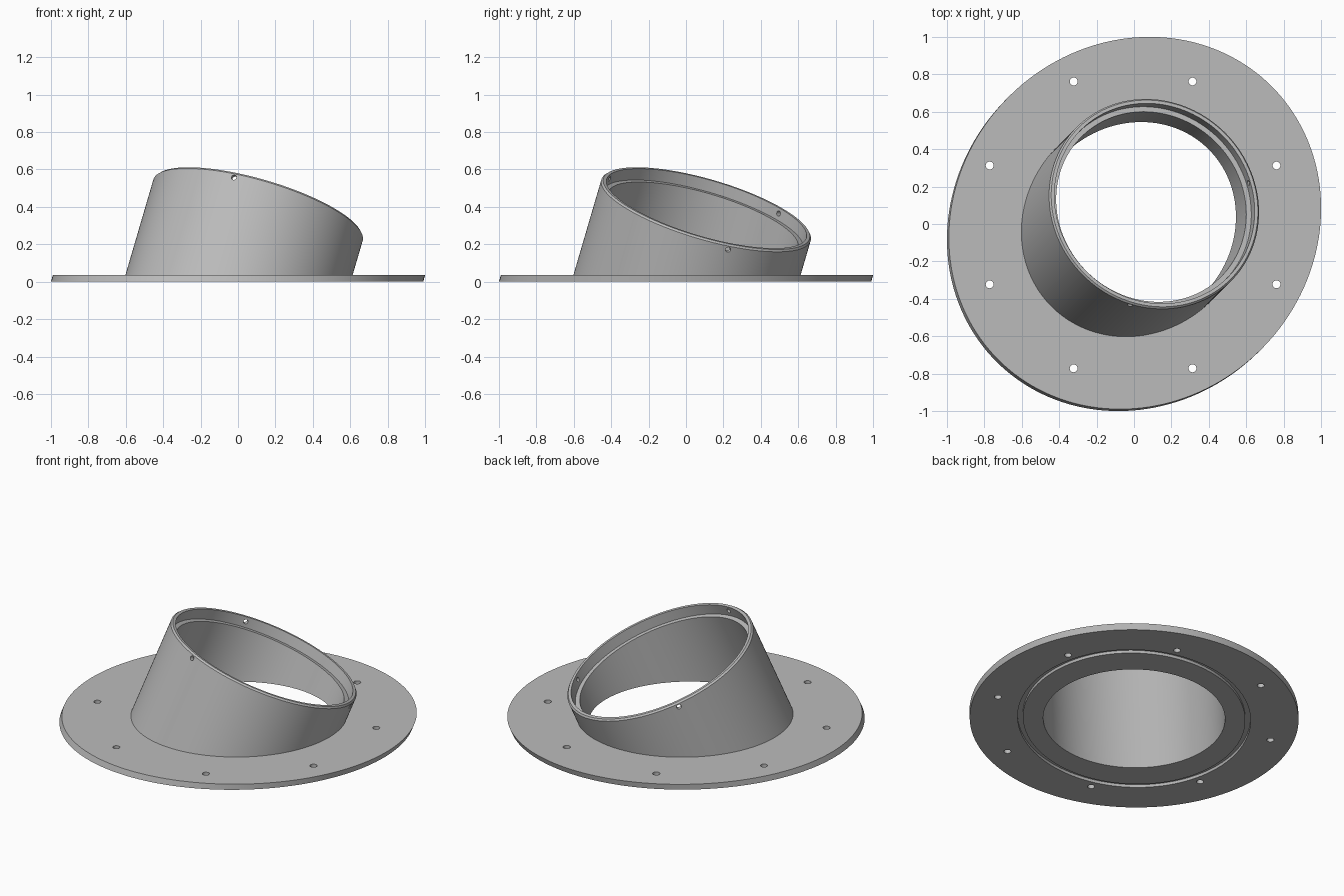
import bpy, bmesh, math
from mathutils import Vector, Matrix

if "Cube" in bpy.data.objects:
    bpy.data.objects.remove(bpy.data.objects["Cube"], do_unlink=True)

# Tilted frame: the collar leans 22.5 degrees toward the back left corner
TILT = math.radians(22.5)
SEGS = 160
LEAN = Vector((1, 1, 0)).normalized()
AXIS = LEAN * math.sin(TILT) + Vector((0, 0, math.cos(TILT)))
U = LEAN * math.cos(TILT) - Vector((0, 0, math.sin(TILT)))
V = AXIS.cross(U)
ORIGIN = Vector((-0.005, -0.005, 0))
TOP = 0.392 / AXIS.z          # axial distance from base to rim centre
THICK = 0.035                 # flange thickness

grey = bpy.data.materials.new("light_grey")
grey.use_nodes = True
colour = (0.5, 0.5, 0.5, 1)
grey.diffuse_color = colour
grey.node_tree.nodes["Principled BSDF"].inputs["Base Color"].default_value = colour


def level_ring(z, r, rv=None):
    """Section of the tilted cylinder cut by a horizontal plane."""
    points = []
    for i in range(SEGS):
        a = math.tau * i / SEGS
        p = U * r * math.cos(a) + V * (rv or r) * math.sin(a)
        points.append(ORIGIN + p + AXIS * ((z - p.z) / AXIS.z))
    return points


def square_ring(depth, r):
    """Section square to the axis, measured down from the rim."""
    c = ORIGIN + AXIS * (TOP - depth)
    angles = [math.tau * i / SEGS for i in range(SEGS)]
    return [c + U * r * math.cos(a) + V * r * math.sin(a) for a in angles]


def finish(bm, name):
    bmesh.ops.recalc_face_normals(bm, faces=bm.faces)
    mesh = bpy.data.meshes.new(name)
    bm.to_mesh(mesh)
    bm.free()
    mesh.materials.append(grey)
    obj = bpy.data.objects.new(name, mesh)
    bpy.context.collection.objects.link(obj)
    return obj


def swept_solid(name, rings):
    """Join consecutive rings, closing the last onto the first."""
    bm = bmesh.new()
    loops = [[bm.verts.new(p) for p in ring] for ring in rings]
    for a, b in zip(loops, loops[1:] + loops[:1]):
        for i in range(SEGS):
            j = (i + 1) % SEGS
            bm.faces.new((a[i], a[j], b[j], b[i]))
    return finish(bm, name)


def drill(obj, holes, radius, length):
    """Cut round holes, each given as a centre and a direction."""
    bm = bmesh.new()
    for centre, direction in holes:
        turn = direction.to_track_quat("Z", "Y").to_matrix().to_4x4()
        bmesh.ops.create_cone(bm, cap_ends=True, segments=24, radius1=radius,
                              radius2=radius, depth=length,
                              matrix=Matrix.Translation(centre) @ turn)
    cutter = finish(bm, "hole_cutter")
    cutter.hide_render = True
    mod = obj.modifiers.new("holes", "BOOLEAN")
    mod.operation = "DIFFERENCE"
    mod.solver = "EXACT"
    mod.object = cutter
    bpy.ops.object.select_all(action="DESELECT")
    obj.select_set(True)
    bpy.context.view_layer.objects.active = obj
    bpy.ops.object.modifier_apply(modifier=mod.name)
    bpy.data.objects.remove(cutter, do_unlink=True)
    bpy.ops.object.shade_smooth_by_angle(angle=math.radians(20))


# Flange plate with a seal groove in the underside
BORE, OUTER = 0.528, 0.583
flange = swept_solid("flange", [
    level_ring(0, BORE),
    level_ring(0, 0.705, 0.645),
    level_ring(0.015, 0.705, 0.645),
    level_ring(0.015, 0.74, 0.676),
    level_ring(0, 0.74, 0.676),
    level_ring(0, 0.955),
    level_ring(THICK, 0.955),
    level_ring(THICK, OUTER),
    level_ring(THICK, BORE),
])
bolts = []
for k in range(8):
    a = math.tau * (k + 0.5) / 8
    bolts.append((ORIGIN + Vector((math.cos(a), math.sin(a), 0)) * 0.83, Vector((0, 0, 1))))
drill(flange, bolts, 0.021, 0.2)

# Tilted collar with a chamfered rim and a stepped seat inside
collar = swept_solid("collar", [
    level_ring(THICK, BORE),
    level_ring(THICK, OUTER),
    square_ring(0.01, OUTER),
    square_ring(0, OUTER - 0.009),
    square_ring(0, 0.556),
    square_ring(0.066, 0.556),
    square_ring(0.066, BORE),
])
screws = []
for degrees in (90, 210, 330):
    a = math.radians(degrees)
    out = U * math.cos(a) + V * math.sin(a)
    screws.append((ORIGIN + AXIS * (TOP - 0.03) + out * 0.57, out))
drill(collar, screws, 0.014, 0.1)
